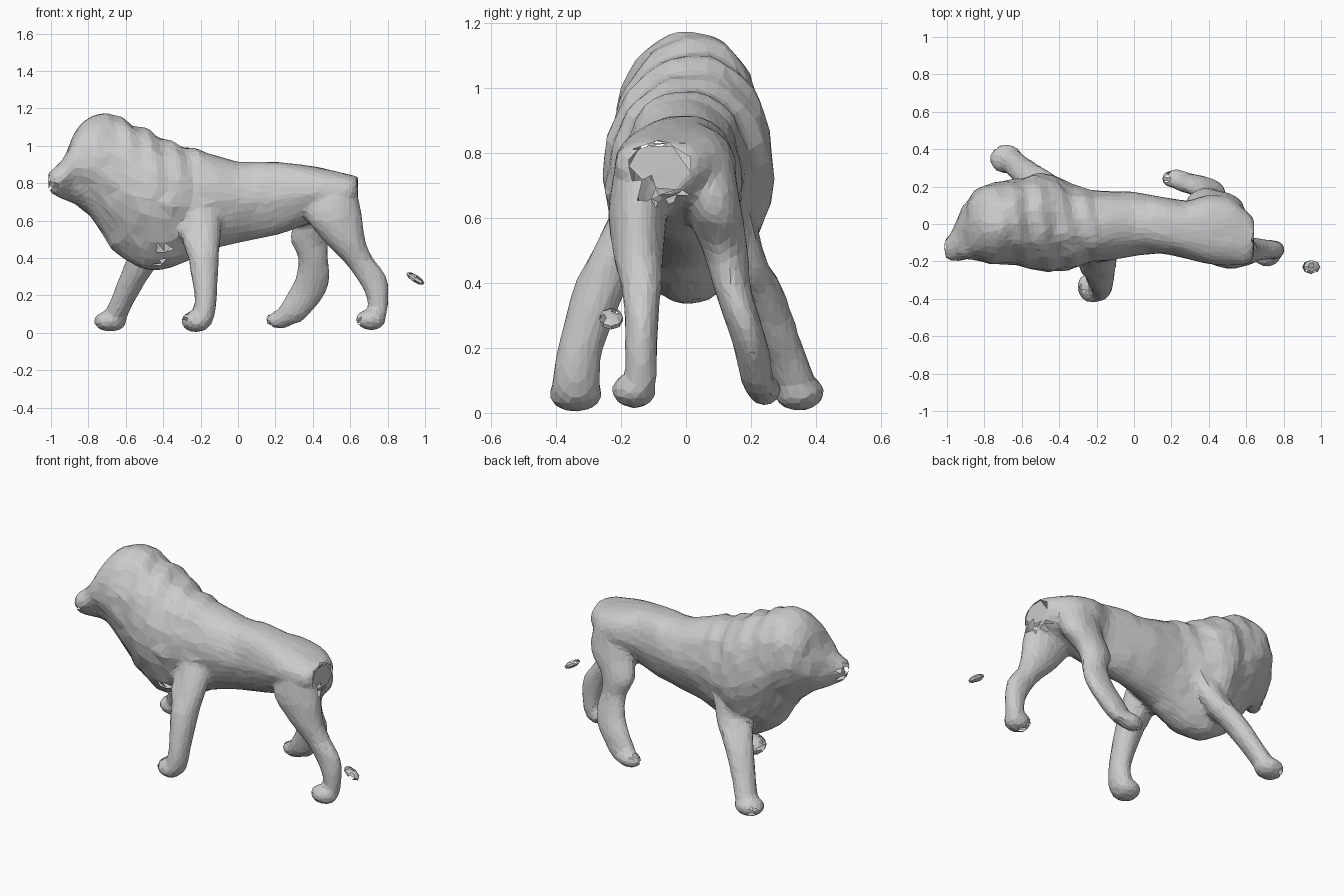
import bpy, bmesh, math, random
from mathutils import Vector, Matrix, noise

if "Cube" in bpy.data.objects:
    bpy.data.objects.remove(bpy.data.objects["Cube"])

random.seed(4)


def smooth_rows(rows, steps=4):
    """Catmull-Rom interpolation between rows of numbers."""
    out = []
    for i in range(len(rows) - 1):
        a, b = rows[max(i - 1, 0)], rows[i]
        c, d = rows[i + 1], rows[min(i + 2, len(rows) - 1)]
        for s in range(steps):
            t = s / steps
            out.append([0.5 * (2 * q + (r - p) * t + (2 * p - 5 * q + 4 * r - w) * t * t
                               + (3 * q - p - 3 * r + w) * t ** 3)
                        for p, q, r, w in zip(a, b, c, d)])
    return out + [list(rows[-1])]


def loft(bm, rings):
    """Closed skin through equal-length rings of points."""
    vs = [[bm.verts.new(p) for p in ring] for ring in rings]
    n = len(vs[0])
    faces = [bm.faces.new((a[i], a[(i + 1) % n], b[(i + 1) % n], b[i]))
             for a, b in zip(vs, vs[1:]) for i in range(n)]
    faces += [bm.faces.new(vs[0]), bm.faces.new(vs[-1])]
    bmesh.ops.recalc_face_normals(bm, faces=faces)


def ellipsoid(bm, centre, radii, turn=None, seg=14):
    m = Matrix.Translation(centre) @ (turn or Matrix()) @ Matrix.Diagonal((*radii, 1))
    bmesh.ops.create_uvsphere(bm, u_segments=seg, v_segments=seg // 2 + 1, radius=1, matrix=m)


def make(name, bm):
    me = bpy.data.meshes.new(name)
    bm.to_mesh(me)
    bm.free()
    ob = bpy.data.objects.new(name, me)
    bpy.context.collection.objects.link(ob)
    return ob


ANGLES = [2 * math.pi * i / 32 for i in range(32)]

# Trunk, mane and head: x, centre y, half width, bottom z, top z
trunk = [
    (-1.01, -.13, .05, .76, .85), (-.985, -.125, .07, .74, .875), (-.95, -.085, .11, .715, .91),
    (-.91, -.045, .15, .705, .985), (-.87, -.02, .175, .69, 1.075), (-.82, 0, .20, .65, 1.13),
    (-.75, .005, .22, .57, 1.17), (-.67, .01, .225, .45, 1.165), (-.58, .01, .245, .375, 1.125),
    (-.47, .008, .265, .335, 1.08), (-.36, -.01, .235, .345, 1.02), (-.24, -.015, .20, .40, .985),
    (-.12, -.01, .185, .45, .95), (0, 0, .172, .48, .915), (.15, -.007, .153, .51, .917),
    (.28, -.03, .155, .545, .907), (.40, -.03, .185, .59, .89), (.52, -.045, .175, .63, .865),
    (.60, -.07, .145, .655, .845), (.64, -.08, .105, .665, .835)]


def trunk_ring(x, yc, w, lo, hi):
    zc, h = (lo + hi) / 2, (hi - lo) / 2
    square = 0.8 if x > .1 else 0.92      # boxier hindquarters
    ring = []
    for a in ANGLES:
        s, c = [math.copysign(abs(v) ** square, v) for v in (math.sin(a), math.cos(a))]
        narrow = 1 - 0.3 * max(0, -s)
        fold = 0.02 * math.sin(2 * math.pi * (x + .05 * c) / 0.13) if -.68 < x < -.2 else 0
        f = 1 + fold * max(0, 0.3 + s)
        ring.append(Vector((x, yc + w * c * narrow * f, zc + h * s * f)))
    return ring


bm = bmesh.new()
loft(bm, [trunk_ring(*r) for r in smooth_rows(trunk)])

# Legs: x, y, z, radius x, radius y from shoulder or hip to ankle
front_near = [(-.20, -.10, .75, .08, .06), (-.20, -.165, .58, .108, .085), (-.185, -.257, .40, .084, .082),
              (-.172, -.325, .20, .06, .07), (-.185, -.338, .10, .06, .075), (-.20, -.34, .04, .055, .07)]
front_far = [(-.34, .11, .68, .11, .08), (-.43, .15, .51, .115, .085), (-.53, .235, .34, .085, .077),
             (-.615, .30, .18, .067, .068), (-.655, .335, .09, .063, .065), (-.67, .345, .04, .055, .06)]
hind_near = [(.53, -.12, .80, .10, .09), (.51, -.145, .64, .15, .092), (.565, -.147, .50, .115, .08),
             (.635, -.138, .40, .085, .064), (.71, -.136, .30, .082, .053), (.745, -.137, .20, .061, .05),
             (.745, -.14, .10, .05, .05), (.725, -.15, .04, .047, .047)]
hind_far = [(.46, .06, .78, .11, .085), (.45, .085, .63, .14, .085), (.385, .12, .50, .105, .07),
            (.40, .14, .40, .08, .057), (.40, .17, .30, .09, .055), (.36, .20, .20, .10, .054),
            (.29, .22, .10, .095, .05), (.25, .235, .05, .075, .047)]
for leg in (front_near, front_far, hind_near, hind_far):
    loft(bm, [[Vector((x + rx * math.cos(a), y + ry * math.sin(a), z)) for a in ANGLES]
              for x, y, z, rx, ry in smooth_rows(leg)])

# Paws
paws = [((-.225, -.34, .06), (.082, .085, .058)), ((-.685, .348, .062), (.09, .08, .058)),
        ((.708, -.16, .07), (.082, .07, .056)), ((.225, .24, .072), (.083, .052, .05))]
for centre, radii in paws:
    ellipsoid(bm, centre, radii)
body = make("animal_body", bm)

# Fuse into one faceted skin
remesh = body.modifiers.new("fuse", 'REMESH')
remesh.mode = 'VOXEL'
remesh.voxel_size = 0.016
relax = body.modifiers.new("relax", 'SMOOTH')
relax.factor, relax.iterations = 0.5, 4
facet = body.modifiers.new("facet", 'DECIMATE')
facet.ratio = 0.13
bpy.context.view_layer.update()
me = bpy.data.meshes.new_from_object(body.evaluated_get(bpy.context.evaluated_depsgraph_get()))
body.modifiers.clear()
body.data = me

# Shaggy unevenness, strongest on the mane
bm = bmesh.new()
bm.from_mesh(me)
bm.normal_update()
for v, n in [(v, v.normal.copy()) for v in bm.verts]:
    amount = .012 if v.co.x < -.15 and v.co.z > .35 else .004
    v.co += n * amount * noise.noise(v.co * 11)

# Ragged gaps at muzzle, chest, toes and tail root: centre, radius, share removed
gaps = [((-.99, -.13, .80), .06, .25), ((-.38, -.12, .40), .08, .25), ((.63, -.08, .74), .10, .3),
        ((-.29, -.35, .06), .05, .25), ((-.76, .37, .06), .05, .25),
        ((.65, -.17, .05), .06, .25), ((.16, .24, .06), .06, .2)]
doomed = [f for f in bm.faces
          if any((f.calc_center_median() - Vector(c)).length < r and random.random() < share
                 for c, r, share in gaps)]
bmesh.ops.delete(bm, geom=doomed, context='FACES')
bm.to_mesh(me)
bm.free()
for p in me.polygons:
    p.use_smooth = False

# Loose tail tuft behind the hind leg
bm = bmesh.new()
ellipsoid(bm, (.948, -.23, .29), (.056, .038, .02), Matrix.Rotation(math.radians(32), 4, 'Y'), 8)
bmesh.ops.delete(bm, geom=[f for f in bm.faces if random.random() < .25], context='FACES')
make("tail_tuft", bm)
